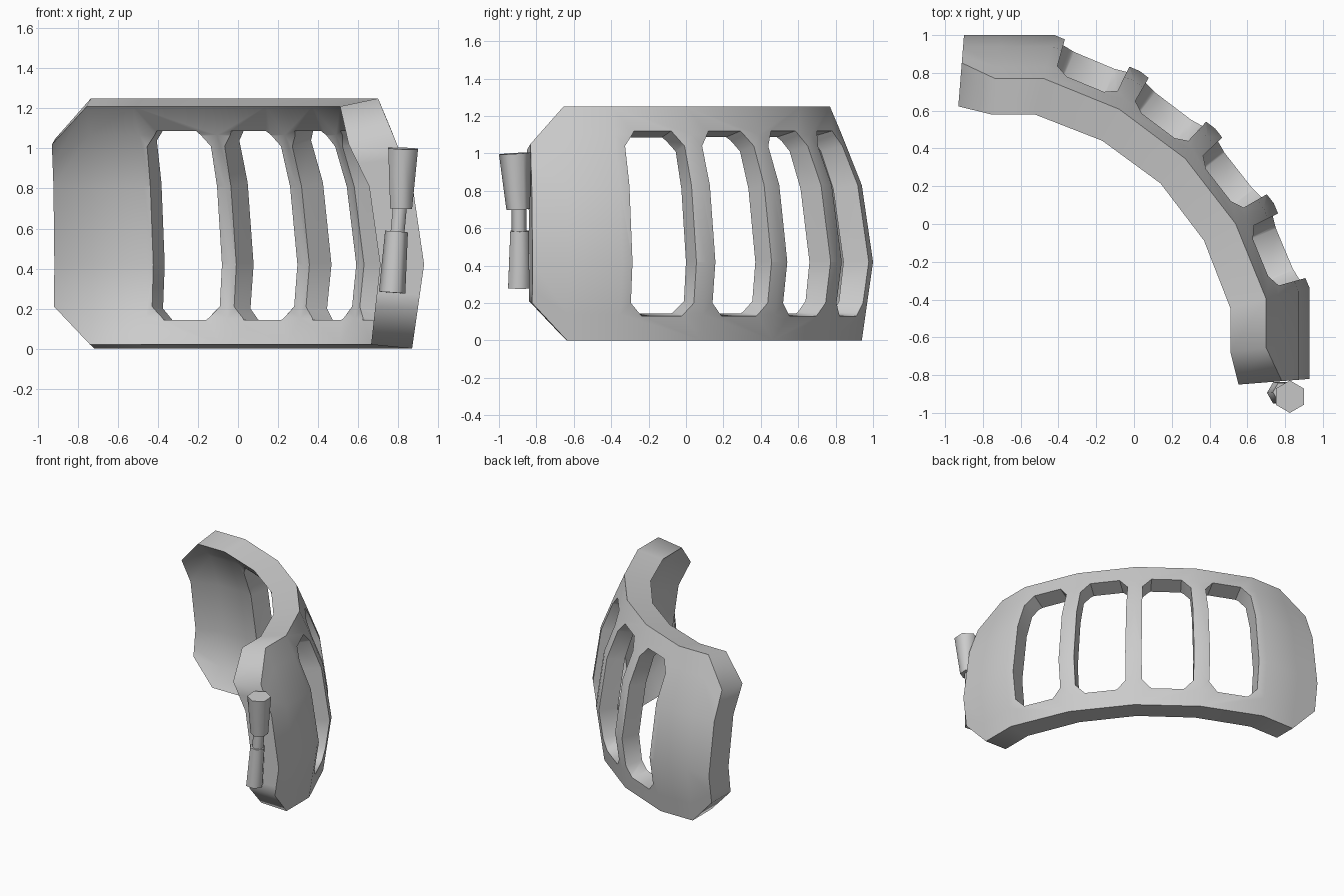
import bpy, bmesh, math
from mathutils import Vector

if "Cube" in bpy.data.objects:
    bpy.data.objects.remove(bpy.data.objects["Cube"])

# plan of the outer wall (half of it): point and inward direction; mirrored over the diagonal
HALF = [((-.90, 1.0), (-.08, -1)), ((-.71, 1.0), (-.11, -1)), ((-.42, 1.0), (-.25, -1)),
        ((.03, .81), (-.47, -.88)), ((.43, .505), (-.69, -.69))]
COLS = HALF + [((p[1] - .07, p[0] + .08), (d[1], d[0])) for p, d in reversed(HALF[:-1])]
LAST = len(COLS) - 1

# wall profile: inset of outer and inner skin at each height
ZS = (0, .14, .42, .83, 1.1, 1.25)
END_ZS = (.2, .27, .42, .83, .95, 1.05)
OUT = (.06, .04, 0, .06, .167, .23)
INN_END = (.265, .25, .22, .275, .40, .43)      # thick rim at both ends
INN_MID = (.265, .175, .145, .20, .285, .42)    # hollowed between top and bottom lips


def interp(ys, z):
    i = 0
    while i < len(ZS) - 2 and z > ZS[i + 1]:
        i += 1
    return ys[i] + (ys[i + 1] - ys[i]) * (z - ZS[i]) / (ZS[i + 1] - ZS[i])


def shell_point(c, z, t, straight):
    """c: fractional column, z: height on outer skin, t: 0 outer to 1 inner skin."""
    i = min(int(c), LAST - 1) if not straight else int(c)
    f = c - i
    p0, p1 = Vector(COLS[i][0]), Vector(COLS[i + 1][0])
    d = Vector(COLS[i][1]).lerp(Vector(COLS[i + 1][1]), f)
    s = p1 - p0
    n = Vector((s.y, -s.x)).normalized() if straight else d
    out = interp(OUT, z)
    inn = interp(INN_END if c in (0, LAST) else INN_MID, z)
    q = p0.lerp(p1, f) + d * out + n * (inn - out) * t
    return (q.x, q.y, z * (1 - t) + (.02 + z * 1.19 / 1.25) * t)


def finish(bm, name):
    bmesh.ops.recalc_face_normals(bm, faces=bm.faces)
    me = bpy.data.meshes.new(name)
    bm.to_mesh(me)
    bm.free()
    ob = bpy.data.objects.new(name, me)
    bpy.context.collection.objects.link(ob)
    return ob


def slab(bm, rows, t0, t1, straight=False):
    """Closed solid from a grid of (column, z) pairs between two depths."""
    a, b = [[[bm.verts.new(shell_point(c, z, t, straight)) for c, z in row] for row in rows]
            for t in (t0, t1)]
    m, n = len(rows), len(rows[0])
    for g in (a, b):
        for i in range(m - 1):
            for j in range(n - 1):
                bm.faces.new((g[i][j], g[i + 1][j], g[i + 1][j + 1], g[i][j + 1]))
    for i in range(m - 1):
        for j in (0, n - 1):
            bm.faces.new((a[i][j], a[i + 1][j], b[i + 1][j], b[i][j]))
    for j in range(n - 1):
        for i in (0, m - 1):
            bm.faces.new((a[i][j], a[i][j + 1], b[i][j + 1], b[i][j]))


def shade(ob, deg):
    bpy.ops.object.select_all(action='DESELECT')
    ob.select_set(True)
    bpy.context.view_layer.objects.active = ob
    bpy.ops.object.shade_smooth_by_angle(angle=math.radians(deg))


# curved guard wall with clipped end corners
bm = bmesh.new()
slab(bm, [[(c, END_ZS[k] if c in (0, LAST) else ZS[k]) for c in range(LAST + 1)]
          for k in range(len(ZS))], 0, 1)
guard = finish(bm, "curved_guard")

# four slots with clipped corners
bm = bmesh.new()
for c in range(2, 6):
    slab(bm, [[(c + e, z), (c + 1 - e, z)] for e, z in
              ((.26, .13), (.12, .20), (.12, .42), (.12, .83), (.12, 1.04), (.26, 1.12))],
         -.5, 1.6, True)
cutter = finish(bm, "slot_cutter")
cutter.hide_render = True
mod = guard.modifiers.new("slots", 'BOOLEAN')
mod.operation = 'DIFFERENCE'
mod.solver = 'EXACT'
mod.object = cutter
bpy.context.view_layer.objects.active = guard
bpy.ops.object.modifier_apply(modifier=mod.name)
bpy.data.objects.remove(cutter)
shade(guard, 50)


# tapered six-sided peg between two centres, ends square to its axis
def peg(name, c0, r0, c1, r1, turn=0.0):
    ax = Vector(c1) - Vector(c0)
    bm = bmesh.new()
    rings = []
    for c, r in ((c0, r0), (c1, r1)):
        ring = []
        for k in range(6):
            x, y = r * math.sin(k * math.pi / 3 + turn), r * math.cos(k * math.pi / 3 + turn)
            ring.append(bm.verts.new((c[0] + x, c[1] + y, c[2] - (x * ax.x + y * ax.y) / ax.z)))
        rings.append(ring)
        bm.faces.new(ring)
    for k in range(6):
        n = (k + 1) % 6
        bm.faces.new((rings[0][k], rings[0][n], rings[1][n], rings[1][k]))
    shade(finish(bm, name), 62)


# latch on the front end
peg("latch_upper", (.815, -.897, .70), .063, (.825, -.914, 1.0), .086)
peg("latch_neck", (.795, -.892, .56), .04, (.81, -.893, .72), .04)
peg("latch_lower", (.77, -.894, .28), .066, (.792, -.89, .585), .057, math.pi / 6)
